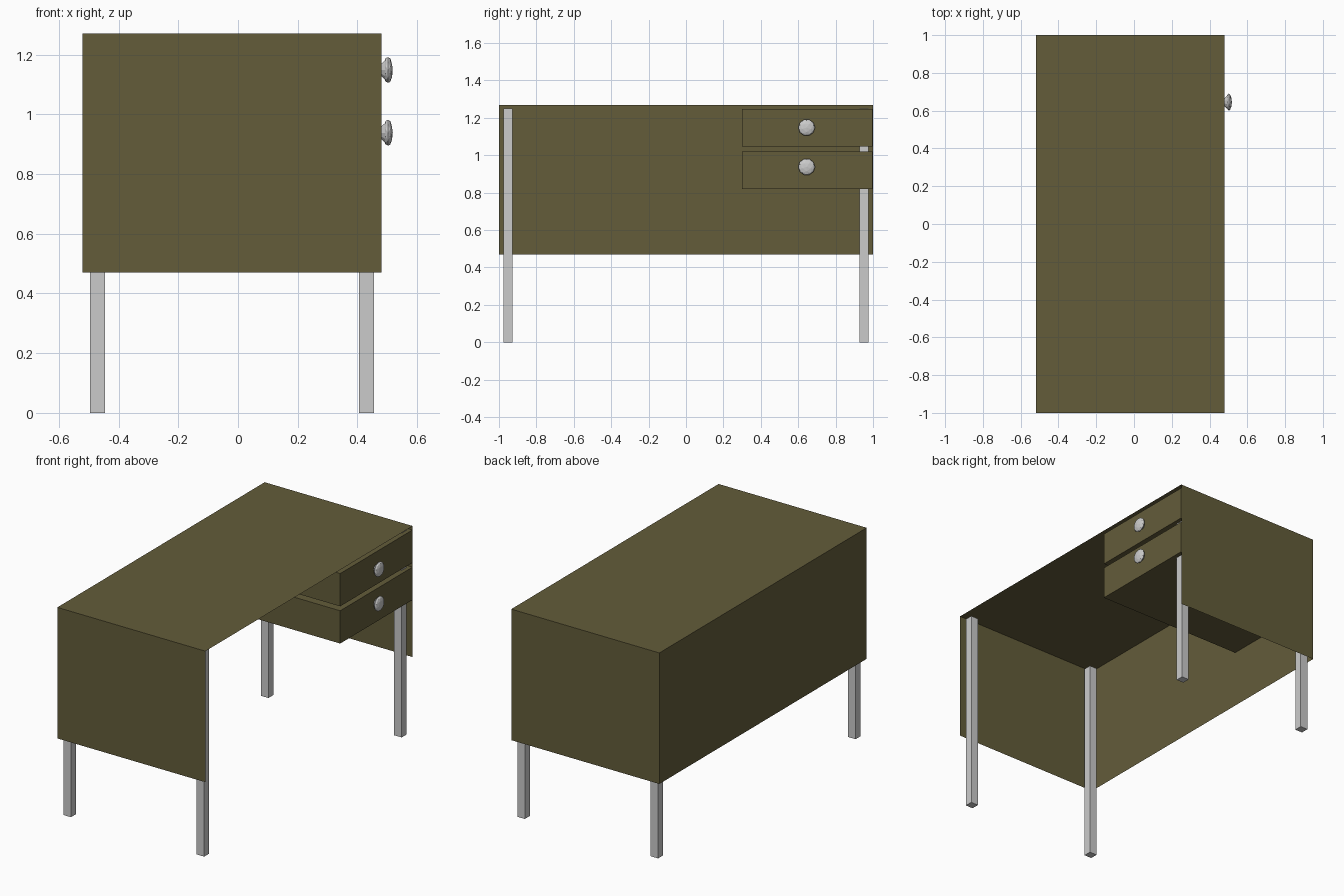
import bpy, bmesh
from math import pi
from mathutils import Matrix, Vector

if "Cube" in bpy.data.objects:
    bpy.data.objects.remove(bpy.data.objects["Cube"])

olive = bpy.data.materials.new("olive_paint")
olive.diffuse_color = (0.125, 0.107, 0.042, 1)
olive.use_nodes = True
olive.node_tree.nodes["Principled BSDF"].inputs["Base Color"].default_value = olive.diffuse_color


def finish(bm, name, mat=None):
    mesh = bpy.data.meshes.new(name)
    bm.to_mesh(mesh)
    bm.free()
    ob = bpy.data.objects.new(name, mesh)
    bpy.context.collection.objects.link(ob)
    if mat:
        mesh.materials.append(mat)
    return ob


def box_mesh(lo, hi):
    lo, hi = Vector(lo), Vector(hi)
    bm = bmesh.new()
    bmesh.ops.create_cube(bm, size=1, matrix=Matrix.Translation((lo + hi) / 2)
                          @ Matrix.Diagonal((*(hi - lo), 1)))
    return bm


# Sheet desk body: top, back and two ends, open at the bottom and +x side
bm = box_mesh((-0.52, -1, 0.47), (0.48, 1, 1.27))
bm.normal_update()
bmesh.ops.delete(bm, geom=[f for f in bm.faces if f.normal.z < -0.5 or f.normal.x > 0.5],
                 context='FACES')
finish(bm, "desk_body", olive)

# Four square legs
for x, xn in ((-0.47, "back"), (0.43, "front")):
    for y, yn in ((-0.9525, "left"), (0.9525, "right")):
        finish(box_mesh((x - 0.025, y - 0.024, 0), (x + 0.025, y + 0.024, 1.25)),
               f"{xn}_{yn}_leg")

# Drawers, each with a faceted knob on a flared stem
for z, n in ((1.147, "upper"), (0.92, "lower")):
    finish(box_mesh((-0.515, 0.3, z - 0.1), (0.48, 0.998, z + 0.1)), f"{n}_drawer", olive)
    kz = 1.148 if n == "upper" else 0.938
    turn = Matrix.Rotation(pi / 2, 4, 'Y')
    bm = bmesh.new()
    bmesh.ops.create_icosphere(bm, subdivisions=2, radius=0.045,
                               matrix=Matrix.Translation((0.502, 0.645, kz))
                               @ Matrix.Diagonal((0.36, 1, 1, 1)) @ turn)
    bmesh.ops.create_cone(bm, cap_ends=True, segments=10, radius1=0.022, radius2=0.042,
                          depth=0.02, matrix=Matrix.Translation((0.49, 0.645, kz)) @ turn)
    finish(bm, f"{n}_knob")
